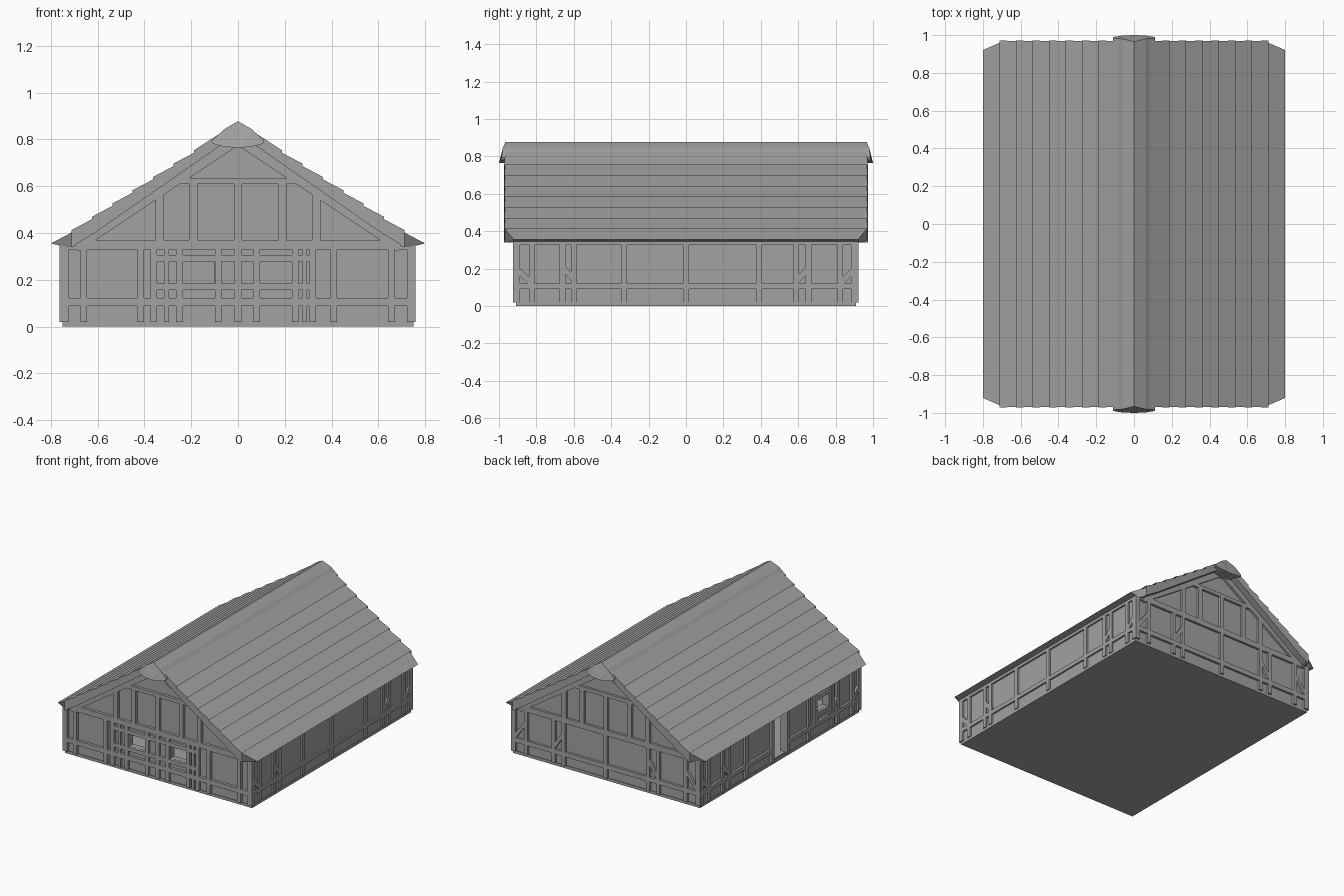
import bpy, bmesh, math
from mathutils import Matrix, Vector

if "Cube" in bpy.data.objects:
    bpy.data.objects.remove(bpy.data.objects["Cube"])

GREY = (0.36, 0.36, 0.36, 1)
grey = bpy.data.materials.new("plain_grey")
grey.use_nodes = True
grey.diffuse_color = GREY
grey.node_tree.nodes["Principled BSDF"].inputs["Base Color"].default_value = GREY


def finish(name, bm):
    bmesh.ops.recalc_face_normals(bm, faces=bm.faces)
    mesh = bpy.data.meshes.new(name)
    bm.to_mesh(mesh)
    bm.free()
    mesh.materials.append(grey)
    ob = bpy.data.objects.new(name, mesh)
    bpy.context.collection.objects.link(ob)
    return ob


def add_box(bm, lo, hi):
    lo, hi = Vector(lo), Vector(hi)
    m = Matrix.Translation((lo + hi) / 2) @ Matrix.Diagonal((*(hi - lo), 1))
    bmesh.ops.create_cube(bm, size=1, matrix=m)


def box(name, lo, hi):
    bm = bmesh.new()
    add_box(bm, lo, hi)
    return finish(name, bm)


def prism(name, outline, reach):
    """Extrude an x-z outline along y, each point reaching its own distance."""
    bm = bmesh.new()
    ends = [[bm.verts.new((x, s * reach[i], z)) for i, (x, z) in enumerate(outline)]
            for s in (-1, 1)]
    n = len(outline)
    for i in range(n):
        j = (i + 1) % n
        bm.faces.new((ends[0][i], ends[0][j], ends[1][j], ends[1][i]))
    for ring in ends:
        cap = bm.faces.new(ring)
        bmesh.ops.triangulate(bm, faces=[cap])
    return finish(name, bm)


def house_outline(half, floor, top):
    slope = 0.66
    eave = top - slope * half
    return [(-half, floor), (half, floor), (half, eave), (0, top), (-half, eave)]


# Hollow wall shell with window and door openings
walls = prism("walls", house_outline(0.745, 0.015, 0.85), [0.905] * 5)
cutters = [prism("room_cutter", house_outline(0.705, 0.03, 0.82), [0.865] * 5)]
for x0, x1 in ((-0.235, -0.1), (0.095, 0.23)):
    cutters.append(box("window_cutter", (x0, -1, 0.185), (x1, -0.8, 0.28)))
cutters.append(box("side_window_cutter", (-0.85, -0.55, 0.185), (-0.65, -0.42, 0.28)))
cutters.append(box("door_cutter", (-0.85, -0.075, 0.03), (-0.65, 0.075, 0.32)))
for c in cutters:
    mod = walls.modifiers.new("opening", "BOOLEAN")
    mod.operation, mod.solver, mod.object = "DIFFERENCE", "EXACT", c
    c.hide_render = True
bpy.context.view_layer.objects.active = walls
for mod in list(walls.modifiers):
    bpy.ops.object.modifier_apply(modifier=mod.name)
for c in cutters:
    bpy.data.objects.remove(c)

box("plinth", (-0.75, -0.91, 0), (0.75, 0.91, 0.02))


# Timber framing: each beam is (u0, z0, u1, z1, width) on the plane of a wall
def timber(name, place, beams):
    bm = bmesh.new()
    for u0, z0, u1, z1, width in beams:
        length = math.hypot(u1 - u0, z1 - z0)
        m = (place @ Matrix.Translation(((u0 + u1) / 2, 0, (z0 + z1) / 2))
             @ Matrix.Rotation(-math.atan2(z1 - z0, u1 - u0), 4, "Y")
             @ Matrix.Diagonal((length, 0.03, width, 1)))
        bmesh.ops.create_cube(bm, size=1, matrix=m)
    finish(name, bm)


def posts(us, z0, z1, width=0.028):
    return [(u, z0, u, z1, width) for u in us]


def rail(z, half, width):
    return [(-half, z, half, z, width)]


front = Matrix.Translation((0, -0.91, 0))
back = Matrix.Translation((0, 0.907, 0))
left = Matrix.Translation((0.742, 0, 0)) @ Matrix.Rotation(math.pi / 2, 4, "Z")
right = Matrix.Translation((-0.747, 0, 0)) @ Matrix.Rotation(math.pi / 2, 4, "Z")

# Beams shared by both gables
gable = rail(0.105, 0.755, 0.034) + rail(0.35, 0.75, 0.04) + rail(0.622, 0.28, 0.026)
gable += posts((-0.74, 0.74), 0.02, 0.36, 0.036)
gable += posts((-0.335, -0.19, 0, 0.19, 0.335), 0.36, 0.61, 0.034)
for s in (-1, 1):
    gable.append((s * 0.70, 0.345, s * 0.03, 0.79, 0.06))

# Front gable with its window frames
low = (-0.66, -0.415, -0.36, 0.32, 0.41, 0.655)
frames = (-0.25, -0.085, 0, 0.08, 0.245)
timber("front_timber", front, gable + posts(low, 0.02, 0.35)
       + posts(frames, 0.02, 0.35) + posts((-0.305, 0.285), 0.02, 0.35, 0.02)
       + [(-0.36, z, 0.32, z, 0.028) for z in (0.17, 0.293)])

# Back gable with slanted braces
back_posts = [s * u for s in (-1, 1) for u in (0.64, 0.42, 0.34)] + [0]
braces = [(s * 0.64, 0.25, s * 0.73, 0.13, 0.025) for s in (-1, 1)]
braces += [(s * 0.42, 0.13, s * 0.34, 0.25, 0.025) for s in (-1, 1)]
timber("back_timber", back, gable + posts(back_posts, 0.02, 0.35) + braces)

# Long sides
side = rail(0.34, 0.92, 0.03) + posts((-0.905, 0.9), 0.02, 0.34, 0.036)
side += posts((-0.825, -0.66, -0.6, -0.33, 0.39, 0.59, 0.655, 0.825), 0.02, 0.34, 0.03)
for s in (-1, 1):
    side.append((s * 0.895, 0.19, s * 0.825, 0.12, 0.03))
    side.append((s * 0.66, 0.21, s * 0.59, 0.13, 0.03))
timber("left_timber", left, side + rail(0.105, 0.92, 0.03)
       + posts((0,), 0.02, 0.34, 0.03))
timber("right_timber", right, side + posts((-0.09, 0.09), 0.02, 0.34, 0.03)
       + posts((-0.565, -0.405), 0.09, 0.34, 0.03)
       + [(-0.57, z, -0.4, z, 0.028) for z in (0.17, 0.293)]
       + [(s * 0.92, 0.105, s * 0.09, 0.105, 0.03) for s in (-1, 1)])

# Roof slopes: overlapping courses whose lips are undercut
COURSES, PITCH, RIDGE = 8, 0.651, 0.876


def roof_half(name, s):
    section = [(0.0, RIDGE, 0.0)]
    for i in range(COURSES):
        tip = 0.1 + 0.7 * (i + 1) / COURSES
        if i == 0:
            section.append((0.08, RIDGE - PITCH * 0.08, 0.0))
        z = RIDGE - PITCH * tip
        section.append((tip, z, 0.005))
        if i < COURSES - 1:
            section.append((tip - 0.02, z, 0.0))
    bm = bmesh.new()
    rows = []
    for x, z, lip in section:
        under = 0.826 - 0.695 * min(x, 0.7)
        xi = x if x < 0.75 else 0.73
        y = 0.967 + lip - max(0, x - 0.74) * 0.85
        rows.append([bm.verts.new((s * px, e * y, pz))
                     for e in (-1, 1) for px, pz in ((x, z), (xi, min(under, z - 0.01)))])
    for a, b in zip(rows, rows[1:]):
        for i, j in ((0, 2), (2, 3), (3, 1), (1, 0)):
            bm.faces.new((a[i], a[j], b[j], b[i]))
    for r in (rows[0], rows[-1]):
        bm.faces.new((r[0], r[2], r[3], r[1]))
    finish(name, bm)


roof_half("roof_left", 1)
roof_half("roof_right", -1)

# Ridge cap with sloping ends
half_cap = [(0.06, 0.843, 0.98), (0.112, 0.795, 0.985), (0.108, 0.782, 0.99),
            (0.06, 0.769, 0.998)]
cap = [(0, 0.878, 0.965)] + half_cap + [(0, 0.764, 1.0)]
cap += [(-x, z, y) for x, z, y in reversed(half_cap)]
prism("ridge_cap", [(x, z) for x, z, y in cap], [y for x, z, y in cap])
